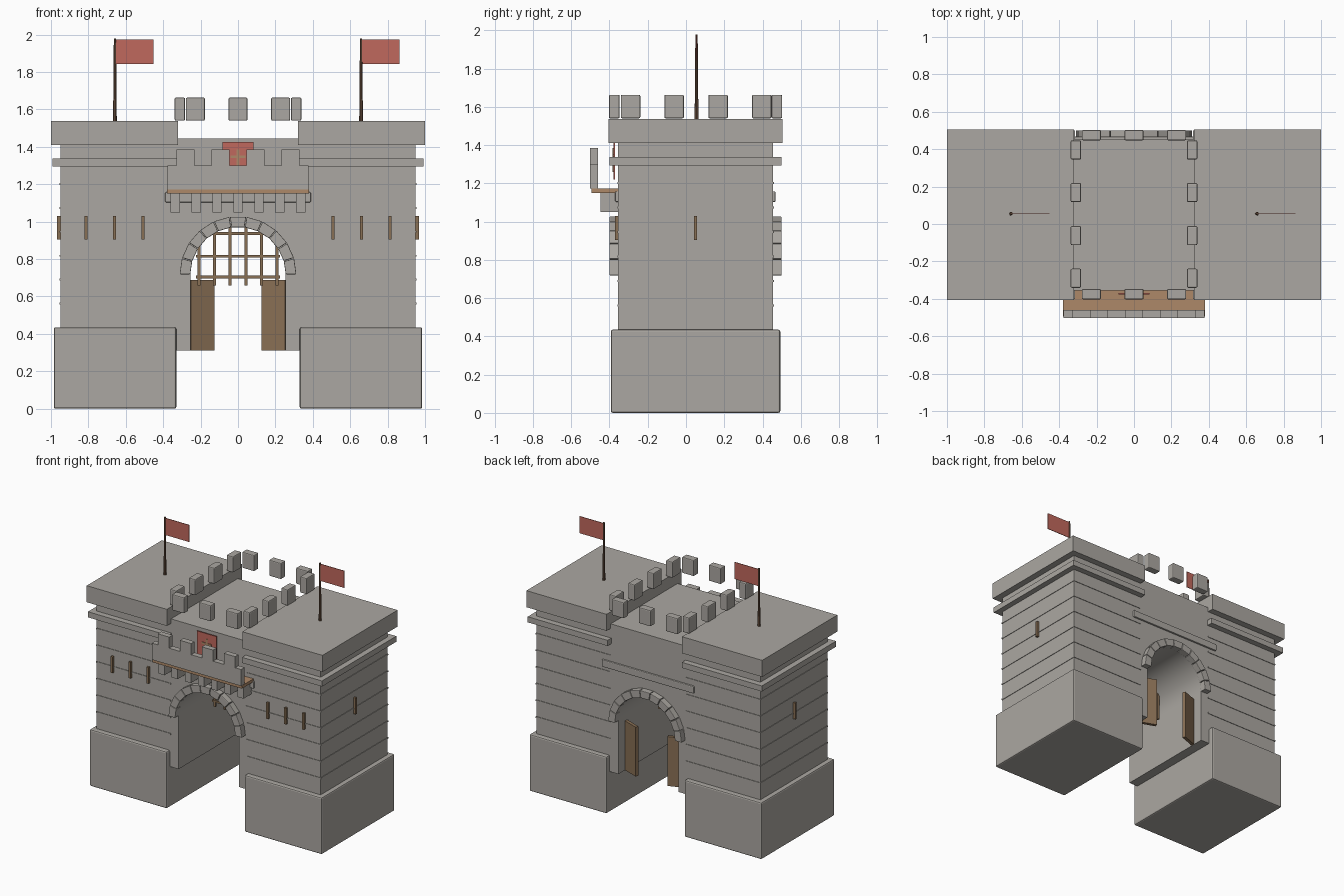
import bpy, bmesh, math
from mathutils import Matrix

cube = bpy.data.objects.get("Cube")
if cube:
    bpy.data.objects.remove(cube, do_unlink=True)


def material(name, r, g, b):
    m = bpy.data.materials.new(name)
    m.use_nodes = True
    m.diffuse_color = (r, g, b, 1)
    m.node_tree.nodes["Principled BSDF"].inputs["Base Color"].default_value = (r, g, b, 1)
    return m


STONE = material("grey stone", 0.41, 0.39, 0.36)
PLANK = material("light wood", 0.42, 0.25, 0.14)
WOOD = material("dark wood", 0.25, 0.16, 0.09)
POLE = material("pole wood", 0.16, 0.09, 0.055)
RED = material("red cloth", 0.53, 0.14, 0.11)

CY = 0.05          # depth centre of the building
SPRING = 0.717     # height where the arch begins
RADIUS = 0.255     # arch opening radius


def finish(name, bm, mat, bevel=0):
    bmesh.ops.recalc_face_normals(bm, faces=bm.faces)
    mesh = bpy.data.meshes.new(name)
    bm.to_mesh(mesh)
    bm.free()
    mesh.materials.append(mat)
    ob = bpy.data.objects.new(name, mesh)
    bpy.context.scene.collection.objects.link(ob)
    if bevel:
        mod = ob.modifiers.new("soft edges", "BEVEL")
        mod.width, mod.segments = bevel, 2
    return ob


def add_box(bm, x0, x1, y0, y1, z0, z1):
    size = Matrix.Diagonal((x1 - x0, y1 - y0, z1 - z0, 1))
    place = Matrix.Translation(((x0 + x1) / 2, (y0 + y1) / 2, (z0 + z1) / 2))
    return bmesh.ops.create_cube(bm, size=1, matrix=place @ size)["verts"]


def boxes(name, mat, specs, bevel=0):
    bm = bmesh.new()
    for s in specs:
        add_box(bm, *s)
    return finish(name, bm, mat, bevel)


def add_prism(bm, outline, y0, y1):
    """Extrude an x-z outline along y."""
    face = bm.faces.new([bm.verts.new((x, y0, z)) for x, z in outline])
    out = bmesh.ops.extrude_face_region(bm, geom=[face])["geom"]
    verts = [v for v in out if isinstance(v, bmesh.types.BMVert)]
    bmesh.ops.translate(bm, verts=verts, vec=(0, y1 - y0, 0))


def arc(radius, a0, a1, steps):
    angles = [a0 + (a1 - a0) * i / steps for i in range(steps + 1)]
    return [(radius * math.cos(a), SPRING + radius * math.sin(a)) for a in angles]


# Gatehouse wall with the arched passage
outline = [(0.95, 0.31), (0.95, 1.445), (-0.95, 1.445), (-0.95, 0.31), (-RADIUS, 0.31)]
outline += arc(RADIUS, math.pi, 0, 32) + [(RADIUS, 0.31)]
bm = bmesh.new()
add_prism(bm, outline, CY - 0.405, CY + 0.405)
wall = finish("gatehouse_wall", bm, STONE)
bpy.context.view_layer.objects.active = wall
wall.select_set(True)
bpy.ops.object.shade_smooth_by_angle()
wall.select_set(False)

# Tower plinths, cornices, roofs and raised stone courses
for side, label in ((-1, "right"), (1, "left")):
    def tower(part, inner, outer, half, z0, z1, bevel=0):
        x0, x1 = sorted((side * inner, side * outer))
        boxes(f"{label}_{part}", STONE, [(x0, x1, CY - half, CY + half, z0, z1)], bevel)

    tower("plinth", 0.33, 0.985, 0.443, 0, 0.435, 0.01)
    tower("cornice", 0.315, 0.993, 0.45, 1.294, 1.337)
    tower("roof", 0.32, 1.0, 0.455, 1.41, 1.537)
    for i in range(6):
        z = 0.562 + 0.128 * i
        tower(f"course_{i + 1}", 0.32, 0.954, 0.409, z - 0.005, z + 0.005)

    # Arrow slits on front and side
    slits = [(side * x - 0.008, side * x + 0.008, CY - 0.422, CY - 0.4, 0.905, 1.03)
             for x in (0.508, 0.66, 0.812)]
    slits.append((side * 0.957 - 0.012, side * 0.957 + 0.012, CY - 0.008, CY + 0.008, 0.905, 1.03))
    boxes(f"{label}_arrow_slits", WOOD, slits)

    # Flagpole and flag
    bm = bmesh.new()
    bmesh.ops.create_cone(bm, cap_ends=True, segments=8, radius1=0.01, radius2=0.006, depth=0.445,
                          matrix=Matrix.Translation((side * 0.658, CY + 0.005, 1.757)))
    finish(f"{label}_flagpole", bm, POLE)
    x = side * 0.658
    boxes(f"{label}_flag", RED, [(x, x + 0.205, CY + 0.003, CY + 0.007, 1.843, 1.973)])

    # Gate door, slightly open
    bm = bmesh.new()
    verts = add_box(bm, -0.132, 0, -0.012, 0.012, 0.31, 0.688)
    bmesh.ops.rotate(bm, verts=verts, matrix=Matrix.Rotation(-math.radians(20), 3, "Z"))
    bmesh.ops.translate(bm, verts=verts, vec=(0.255, 0.362, 0))
    if side < 0:
        bmesh.ops.scale(bm, verts=verts, vec=(-1, 1, 1))
    finish(f"{label}_door", bm, WOOD)

# Arch stones on both faces
STONES = 11
for label, y0, y1 in (("front", CY - 0.45, CY - 0.4), ("back", CY + 0.4, CY + 0.45)):
    bm = bmesh.new()
    for i in range(STONES):
        a0 = math.pi * i / STONES + 0.006
        a1 = math.pi * (i + 1) / STONES - 0.006
        add_prism(bm, arc(RADIUS, a0, a1, 1) + arc(0.312, a1, a0, 1), y0, y1)
    finish(f"{label}_arch_stones", bm, STONE, 0.004)

# String course above the arch
boxes("string_course", STONE, [(-0.39, 0.39, CY - 0.42, CY + 0.418, 1.103, 1.158)], 0.006)

# Ring of battlements on the middle roof
ring = []
for x in (-0.228, 0, 0.228):
    for y in (CY - 0.425, CY + 0.425):
        ring.append((x - 0.051, x + 0.051, y - 0.028, y + 0.028, 1.54, 1.663))
for y in (-0.29, -0.062, 0.168, 0.396):
    for x in (-0.311, 0.311):
        ring.append((x - 0.028, x + 0.028, y - 0.051, y + 0.051, 1.54, 1.663))
boxes("battlements", STONE, ring, 0.007)

# Balcony: deck, parapet and corbels
boxes("balcony_deck", PLANK, [(-0.38, 0.38, -0.495, -0.35, 1.15, 1.173)])
parapet = [(-0.378, 0.378, -0.503, -0.46, 1.173, 1.3)]
parapet += [(x - 0.048, x + 0.048, -0.503, -0.46, 1.3, 1.385) for x in (-0.28, -0.093, 0.093, 0.28)]
boxes("balcony_parapet", STONE, parapet)
boxes("balcony_corbels", STONE,
      [(i * 0.112 - 0.025, i * 0.112 + 0.025, -0.448, -0.35, 1.05, 1.15) for i in range(-3, 4)])

# Wall banner with a plain cross
boxes("banner", RED, [(-0.083, 0.083, -0.378, -0.37, 1.22, 1.425)])
boxes("banner_cross", PLANK, [(-0.008, 0.008, -0.383, -0.377, 1.26, 1.385),
                              (-0.04, 0.04, -0.383, -0.377, 1.34, 1.354)])

# Raised portcullis
bars = [(x - 0.008, x + 0.008, 0.012, 0.028, 0.66, SPRING + math.sqrt(0.07 - x * x))
        for x in (-0.209, -0.125, -0.042, 0.042, 0.125, 0.209)]
bars += [(-0.225, 0.225, 0.008, 0.02, z - 0.007, z + 0.007) for z in (0.704, 0.815, 0.937)]
boxes("portcullis", WOOD, bars)
